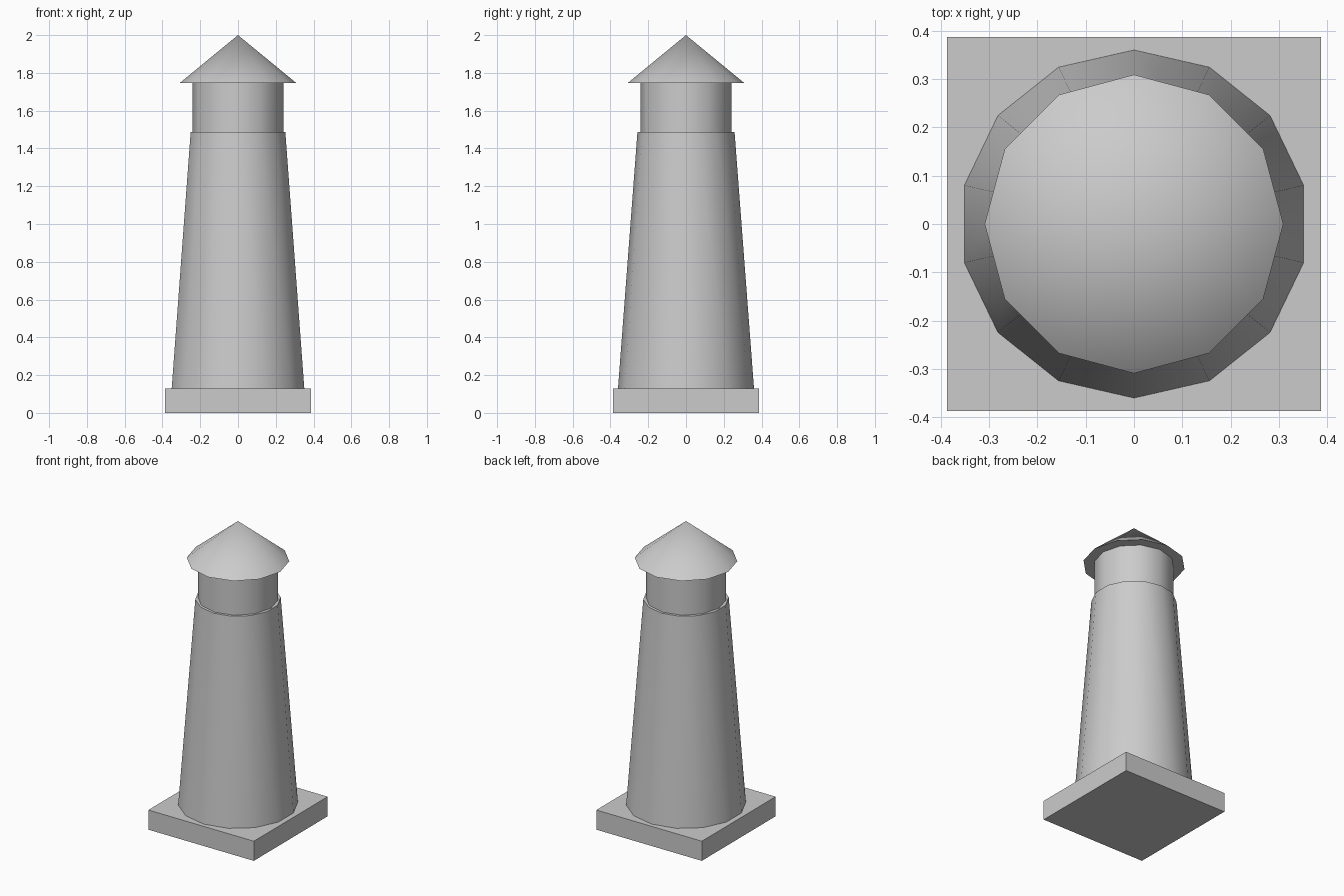
import bpy
from math import radians

if "Cube" in bpy.data.objects:
    bpy.data.objects.remove(bpy.data.objects["Cube"])


def tapered(name, sides, r_bottom, r_top, z0, z1):
    """Upright polygonal cone or cylinder between two heights."""
    bpy.ops.mesh.primitive_cone_add(vertices=sides, radius1=r_bottom, radius2=r_top,
                                    depth=z1 - z0, location=(0, 0, (z0 + z1) / 2))
    obj = bpy.context.object
    obj.name = name
    bpy.ops.object.shade_smooth_by_angle(angle=radians(35))
    return obj


SLAB_TOP, TOWER_TOP, ROOF_BASE, PEAK = 0.13, 1.488, 1.746, 2.0

# square foundation slab
bpy.ops.mesh.primitive_cube_add(size=1, location=(0, 0, SLAB_TOP / 2))
slab = bpy.context.object
slab.name = "base_slab"
slab.scale = (0.773, 0.773, SLAB_TOP)
bpy.ops.object.transform_apply(location=False, rotation=False, scale=True)

# tapered shaft, lantern room and pointed roof
tapered("tower_shaft", 14, 0.36, 0.257, SLAB_TOP, TOWER_TOP)
tapered("lantern_room", 12, 0.242, 0.242, TOWER_TOP, ROOF_BASE)
tapered("roof", 12, 0.309, 0.0, ROOF_BASE, PEAK)
